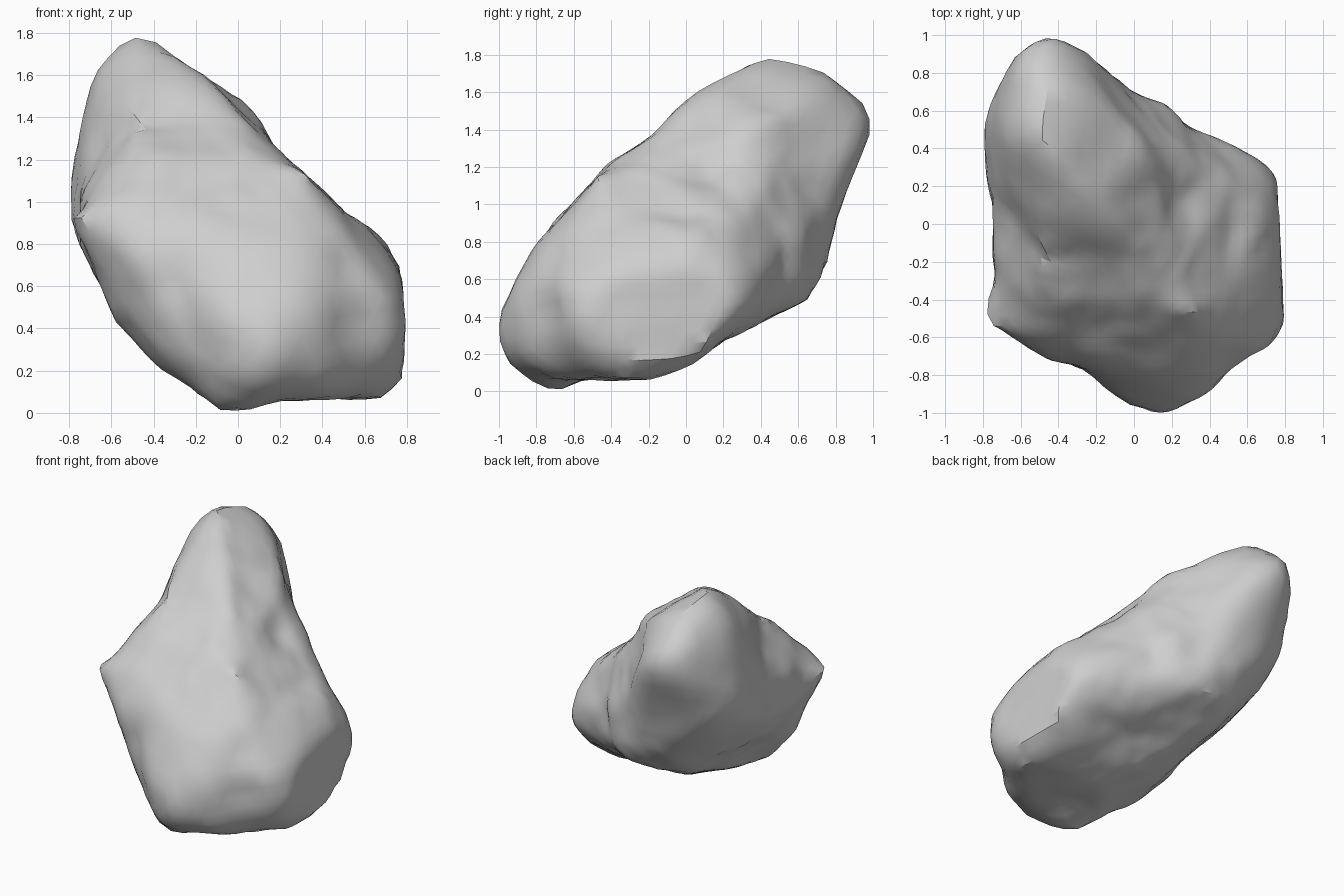
import bpy
import bmesh
import math
from mathutils import Vector, noise

default_cube = bpy.data.objects.get("Cube")
if default_cube:
    bpy.data.objects.remove(default_cube, do_unlink=True)

CENTRE = Vector((0, 0, 0.8))
TURN, TILT = math.radians(37), math.radians(24)
SECTORS = 64


def slanted_axes(side_x, side_y, side_z):
    """Horizontal and vertical axes of a plane facing a diagonal direction."""
    facing = Vector((side_x * math.sin(TURN) * math.cos(TILT),
                     side_y * math.cos(TURN) * math.cos(TILT),
                     side_z * math.sin(TILT)))
    across = Vector((0, 0, 1)).cross(facing).normalized()
    return across, facing.cross(across)


class Outline:
    """A closed profile on a plane that the rock must fill but not cross."""

    def __init__(self, axes, points):
        self.across, self.up = axes
        self.points = [Vector(p) for p in points]
        self.origin = self.flatten(CENTRE)

    def flatten(self, v):
        return Vector((v.dot(self.across), v.dot(self.up)))

    def sector(self, direction):
        flat = self.flatten(direction)
        turn = math.atan2(flat.y, flat.x) / math.tau
        return int(turn * SECTORS + SECTORS) % SECTORS

    def reach(self, direction):
        ray = self.flatten(direction)
        best = 0.0
        for i, start in enumerate(self.points):
            edge = start - self.points[i - 1]
            offset = self.points[i - 1] - self.origin
            det = ray.cross(edge)
            if abs(det) < 1e-9:
                continue
            along = offset.cross(edge) / det
            part = offset.cross(ray) / det
            if along > 0 and -1e-6 <= part <= 1 + 1e-6:
                best = max(best, along)
        return best or 10.0


X, Y, Z = Vector((1, 0, 0)), Vector((0, 1, 0)), Vector((0, 0, 1))

# Profiles along the main axes
front_outline = Outline((X, Z), [
    (-.03, 0), (-.12, .03), (-.22, .13), (-.38, .2), (-.54, .38), (-.65, .6),
    (-.79, .88), (-.8, 1.02), (-.75, 1.38), (-.66, 1.64), (-.55, 1.75),
    (-.42, 1.79), (-.3, 1.75), (-.02, 1.57), (.22, 1.21), (.52, .94),
    (.69, .85), (.78, .65), (.8, .4), (.78, .15), (.65, .05), (.2, .06)])
side_outline = Outline((Y, Z), [
    (-.69, 0), (-.91, .1), (-.98, .2), (-1, .37), (-.98, .48), (-.8, .8),
    (-.4, 1.22), (-.18, 1.36), (0, 1.57), (.2, 1.69), (.45, 1.79),
    (.75, 1.71), (.94, 1.56), (1, 1.43), (.8, .92), (.75, .67), (.65, .48),
    (.48, .41), (.2, .27), (0, .13), (-.2, .06), (-.55, .07)])
top_outline = Outline((X, Y), [
    (.17, -1), (-.02, -.97), (-.26, -.77), (-.48, -.7), (-.73, -.56),
    (-.79, -.44), (-.74, -.3), (-.75, .1), (-.8, .4), (-.78, .58),
    (-.67, .83), (-.55, .96), (-.45, 1), (-.3, .95), (0, .69), (.17, .63),
    (.27, .52), (.58, .39), (.75, .28), (.78, -.3), (.8, -.5), (.77, -.62),
    (.6, -.72), (.4, -.9)])

# Profiles along the diagonals
front_diagonal = Outline(slanted_axes(1, -1, 1), [
    (0, 1.92), (.12, 1.9), (.24, 1.81), (.34, 1.65), (.39, 1.19), (.58, .73),
    (.7, .55), (.76, .37), (.7, .15), (.56, -.06), (.37, -.21), (-.19, -.25),
    (-.45, -.21), (-.6, -.06), (-.69, .22), (-.78, .54), (-.91, .86),
    (-.7, 1.04), (-.47, 1.29), (-.28, 1.78), (-.19, 1.86)])
back_diagonal = Outline(slanted_axes(-1, 1, 1), [
    (.09, 1.38), (.23, 1.35), (.36, 1.27), (.5, 1.21), (.68, 1.05), (.9, .91),
    (.9, .76), (.72, .46), (.54, .25), (.22, .18), (-.04, .14), (-.33, .22),
    (-.6, .33), (-.76, .55), (-.69, .74), (-.56, .92), (-.35, 1.04),
    (-.31, 1.16), (-.17, 1.29), (-.04, 1.37)])
under_diagonal = Outline(slanted_axes(1, 1, -1), [
    (.75, 1.67), (.88, 1.62), (.98, 1.53), (1.01, 1.4), (1.01, 1.24),
    (.97, .92), (.85, .76), (.66, .54), (.43, .35), (.2, .13), (.04, -.01),
    (-.16, -.1), (-.32, -.21), (-.48, -.2), (-.67, -.11), (-.85, .04),
    (-.9, .2), (-.97, .46), (-.84, .65), (-.51, .99), (-.29, 1.07),
    (.2, 1.45), (.48, 1.58)])
MAIN = (front_outline, side_outline, top_outline)
DIAGONAL = (front_diagonal, back_diagonal, under_diagonal)
SLACK = 1.03

# Hollows worn into the surface: place, spread, depth
HOLLOWS = [
    (Vector((.46, -.6, .72)), .13, .03),
    (Vector((.5, -.7, .45)), .13, .03),
    (Vector((.22, .1, 1.1)), .25, .03),
    (Vector((-.05, .6, 1.3)), .2, .04),
]

# Rock body: closeness is one over the distance from the centre
bm = bmesh.new()
bmesh.ops.create_icosphere(bm, subdivisions=5, radius=1)
bm.verts.ensure_lookup_table()
directions = [v.co.normalized() for v in bm.verts]
neighbours = [[e.other_vert(v).index for e in v.link_edges] for v in bm.verts]
main_limits = [[1 / o.reach(d) for d in directions] for o in MAIN]
diagonal_limits = [[1 / o.reach(d) for d in directions] for o in DIAGONAL]
limits = diagonal_limits + main_limits
sectors = [[o.sector(d) for d in directions] for o in DIAGONAL + MAIN]
hull = [max(max(main), max(diagonal) / SLACK) for main, diagonal
        in zip(zip(*main_limits), zip(*diagonal_limits))]


def soften(values):
    """Average each value with its neighbours, flattening the faces."""
    return [(v + sum(values[n] for n in near) / len(near)) / 2
            for v, near in zip(values, neighbours)]


def refill(values, limit, sector):
    """Push the rim of the rock back out to one profile."""
    fill = [lim / v for lim, v in zip(limit, values)]
    fullest = [0.0] * SECTORS
    for f, s in zip(fill, sector):
        fullest[s] = max(fullest[s], f)
    result = []
    for v, f, s in zip(values, fill, sector):
        nearness = math.exp(-(fullest[s] - f) / 0.05)
        result.append(v / (1 + max(0, 1 - fullest[s]) * nearness))
    return result


# Wear down the edges while keeping the rims in place
closeness = [max(column) for column in zip(*limits)]
for _ in range(22):
    closeness = soften(soften(closeness))
    for limit, sector in zip(limits, sectors):
        closeness = refill(closeness, limit, sector)
    closeness = [max(c, h) for c, h in zip(closeness, hull)]
for vert, direction, close in zip(bm.verts, directions, closeness):
    vert.co = CENTRE + direction / close

# Hollows and uneven stone surface
bm.normal_update()
for vert, direction in zip(bm.verts, directions):
    push = 0.015 * noise.noise(vert.co * 4) + 0.008 * noise.noise(vert.co * 8)
    for place, spread, depth in HOLLOWS:
        gap = (direction - (place - CENTRE).normalized()).length
        push -= depth * math.exp(-(gap / spread) ** 2)
    vert.co += vert.normal * push
bmesh.ops.recalc_face_normals(bm, faces=bm.faces)

mesh = bpy.data.meshes.new("rock")
bm.to_mesh(mesh)
bm.free()
rock = bpy.data.objects.new("rock", mesh)
bpy.context.collection.objects.link(rock)

# Stone colour
stone = bpy.data.materials.new("light_grey_stone")
stone.use_nodes = True
grey = (0.62, 0.62, 0.62, 1)
stone.diffuse_color = grey
stone.node_tree.nodes["Principled BSDF"].inputs["Base Color"].default_value = grey
mesh.materials.append(stone)

bpy.ops.object.select_all(action="DESELECT")
rock.select_set(True)
bpy.context.view_layer.objects.active = rock
bpy.ops.object.shade_smooth_by_angle(angle=math.radians(30))
